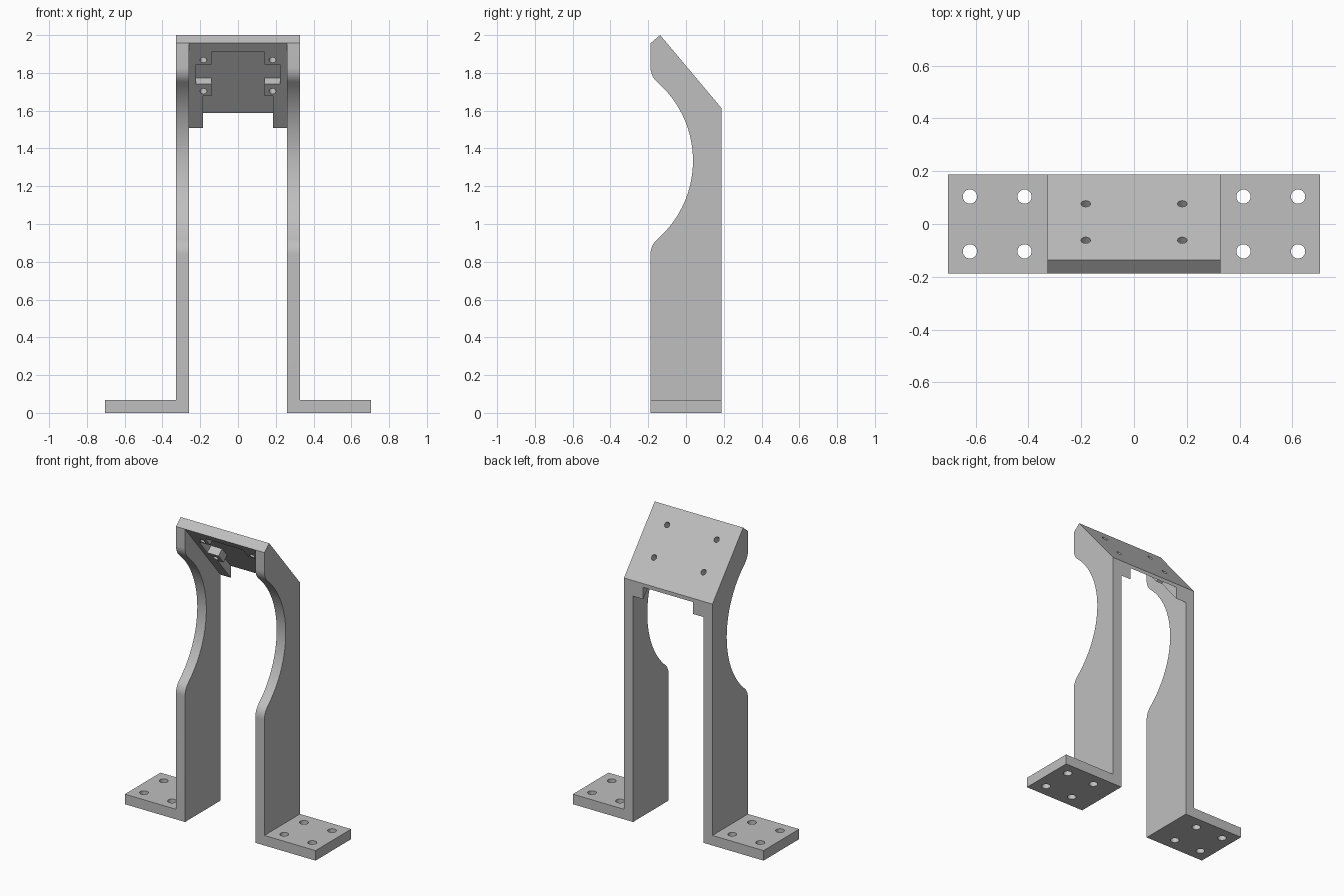
import bpy, bmesh, math
from mathutils import Vector

if "Cube" in bpy.data.objects:
    bpy.data.objects.remove(bpy.data.objects["Cube"])

TILT = math.radians(50)
D = 0.188                                # half depth
A = Vector((0, -D, 1.957))               # front edge of the plate underside
U = Vector((0, math.cos(TILT), -math.sin(TILT)))   # down the slope
N = Vector((0, math.sin(TILT), math.cos(TILT)))    # out of the plate
X = Vector((1, 0, 0))
Z = Vector((0, 0, 1))


def prism(name, points, sweep):
    """Closed outline of 3D points swept along a vector."""
    bm = bmesh.new()
    face = bm.faces.new([bm.verts.new(p) for p in points])
    ext = bmesh.ops.extrude_face_region(bm, geom=[face])
    moved = [g for g in ext["geom"] if isinstance(g, bmesh.types.BMVert)]
    bmesh.ops.translate(bm, verts=moved, vec=sweep)
    bmesh.ops.recalc_face_normals(bm, faces=bm.faces)
    mesh = bpy.data.meshes.new(name)
    bm.to_mesh(mesh)
    bm.free()
    ob = bpy.data.objects.new(name, mesh)
    bpy.context.collection.objects.link(ob)
    return ob


def side_prism(name, yz, x0, x1):
    return prism(name, [Vector((x0, y, z)) for y, z in yz], X * (x1 - x0))


def drill(center, e1, e2, r, sweep):
    ring = [center + e1 * r * math.cos(a) + e2 * r * math.sin(a)
            for a in (i * math.tau / 32 for i in range(32))]
    return prism("hole_cutter", ring, sweep)


def arc(cy, cz, r, a0, a1, n):
    return [(cy + r * math.cos(a0 + (a1 - a0) * i / n),
             cz + r * math.sin(a0 + (a1 - a0) * i / n)) for i in range(n + 1)]


# side profile: sloped top, concave front with rounded shoulders
mid, R, r = 1.335, 0.552, 0.105
cy, off = 0.037 - R, 0.495
t = math.atan2(off, -D + r - cy)
peak = A + N * 0.067
back_top = peak.z - (D - peak.y) * math.tan(TILT)
profile = [(-D, 0), (D, 0), (D, back_top), (peak.y, peak.z), (A.y, A.z)]
profile += arc(-D + r, mid + off, r, math.pi, math.pi + t, 10)
profile += arc(cy, mid, R, t, -t, 40)[1:-1]
profile += arc(-D + r, mid - off, r, math.pi - t, math.pi, 10)
bracket = side_prism("bracket", profile, -0.705, 0.705)

# space between the legs, under the sloped plate
hi, lo = A - U * 0.3, A + U * 0.9
cutters = [side_prism("gap_cutter", [(hi.y, -0.2), (lo.y, -0.2), (lo.y, lo.z), (hi.y, hi.z)],
                      -0.26, 0.26)]

# space above each foot, outside the legs
for s in (-1, 1):
    cutters.append(side_prism("foot_cutter", [(-0.5, 0.067), (0.5, 0.067), (0.5, 2.5), (-0.5, 2.5)],
                              s * 0.327, s * 1.0))

# stepped pocket in the plate underside, open at the back
half = [(0.14, 0.061), (0.14, 0.146), (0.223, 0.146), (0.223, 0.283),
        (0.14, 0.283), (0.14, 0.366), (0.185, 0.366), (0.185, 0.8)]
outline = half + [(-x, u) for x, u in reversed(half)]
cutters.append(prism("pocket_cutter", [A + X * x + U * u - N * 0.03 for x, u in outline], N * 0.081))

# screw holes through the plate and the feet
for s in (-1, 1):
    for u in (0.117, 0.332):
        cutters.append(drill(A + X * s * 0.183 + U * u - N * 0.05, X, U, 0.018, N * 0.2))
    for x in (0.415, 0.622):
        for y in (-0.104, 0.104):
            cutters.append(drill(Vector((s * x, y, -0.1)), X, Vector((0, 1, 0)), 0.027, Z * 0.3))

# cut everything out of the solid
bpy.context.view_layer.objects.active = bracket
bracket.select_set(True)
for c in cutters:
    c.hide_render = True
    mod = bracket.modifiers.new("cut", "BOOLEAN")
    mod.operation, mod.solver, mod.object = "DIFFERENCE", "EXACT", c
    bpy.ops.object.modifier_apply(modifier=mod.name)
for c in cutters:
    bpy.data.objects.remove(c)

# plain grey metal
grey = bpy.data.materials.new("light_grey")
grey.diffuse_color = (0.52, 0.52, 0.52, 1)
grey.use_nodes = True
grey.node_tree.nodes["Principled BSDF"].inputs["Base Color"].default_value = grey.diffuse_color
bracket.data.materials.clear()
bracket.data.materials.append(grey)
bpy.ops.object.shade_smooth_by_angle(angle=math.radians(25))
